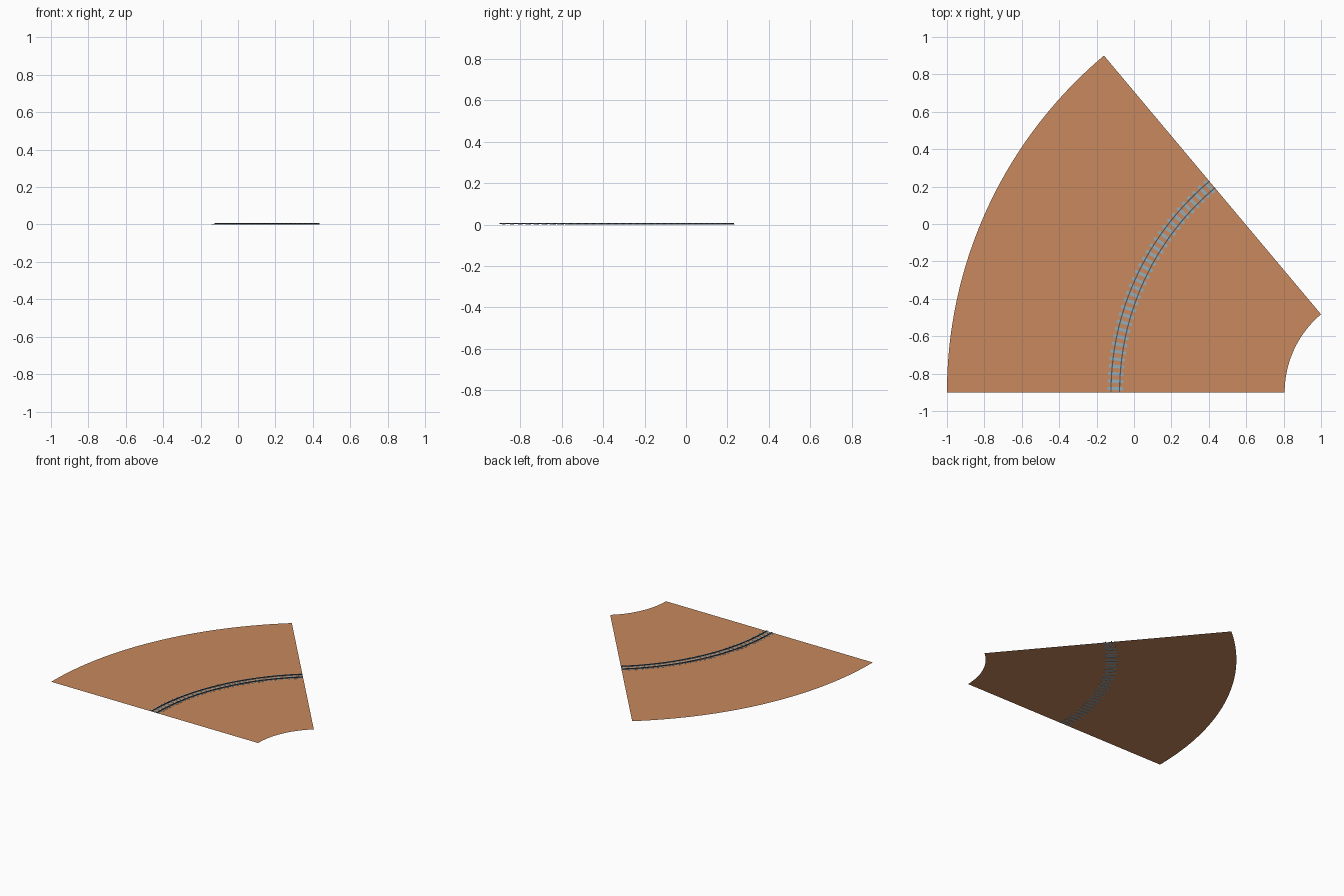
import bpy, bmesh, math
from mathutils import Matrix, Vector

if "Cube" in bpy.data.objects:
    bpy.data.objects.remove(bpy.data.objects["Cube"])

CX, CY = 1.35, -0.90            # centre of the curve
ANGLE = math.radians(50)
R_OUT, R_IN, R_MID = 2.35, 0.5445, 1.45


def material(name, rgb):
    m = bpy.data.materials.new(name)
    m.diffuse_color = (*rgb, 1)
    m.use_nodes = True
    m.node_tree.nodes["Principled BSDF"].inputs["Base Color"].default_value = m.diffuse_color
    return m


def point(r, a, z):
    return Vector((CX - r * math.cos(a), CY + r * math.sin(a), z))


def finish(name, bm, mat):
    me = bpy.data.meshes.new(name)
    bm.to_mesh(me)
    bm.free()
    me.materials.append(mat)
    ob = bpy.data.objects.new(name, me)
    bpy.context.collection.objects.link(ob)
    return ob


def sweep(bm, profile, closed, segments):
    """Sweep a profile of (radius, z) points around the curve."""
    rings = [[bm.verts.new(point(r, ANGLE * i / segments, z)) for r, z in profile]
             for i in range(segments + 1)]
    n = len(profile)
    for a, b in zip(rings, rings[1:]):
        for k in range(n if closed else n - 1):
            j = (k + 1) % n
            bm.faces.new((a[k], a[j], b[j], b[k]))
    if closed:
        bm.faces.new(rings[0])
        bm.faces.new(rings[-1])
    bmesh.ops.recalc_face_normals(bm, faces=bm.faces[:])


clay = material("clay brown", (0.578, 0.250, 0.112))
steel = material("dark steel", (0.075, 0.10, 0.125))
tie_grey = material("blue grey", (0.30, 0.42, 0.48))

# Ground: thin sector sheet
bm = bmesh.new()
sweep(bm, [(R_IN, 0.0015), (R_OUT, 0.0015)], False, 50)
for f in bm.faces:
    if f.normal.z < 0:
        f.normal_flip()
finish("ground", bm, clay)

# Two curved rails
for name, r in (("inner_rail", R_MID - 0.023), ("outer_rail", R_MID + 0.023)):
    bm = bmesh.new()
    w = 0.003
    sweep(bm, [(r - w, 0.002), (r + w, 0.002), (r + w, 0.008), (r - w, 0.008)], True, 50)
    finish(name, bm, steel)

# Cross ties, showing slightly above and below the ground
bm = bmesh.new()
COUNT = 32
for i in range(COUNT):
    a = ANGLE * (i + 0.5) / COUNT
    mat = (Matrix.Translation(point(R_MID, a, 0.0015))
           @ Matrix.Rotation(-a, 4, 'Z')
           @ Matrix.Diagonal((0.083, 0.017, 0.003, 1)))
    bmesh.ops.create_cube(bm, size=1, matrix=mat)
finish("ties", bm, tie_grey)
